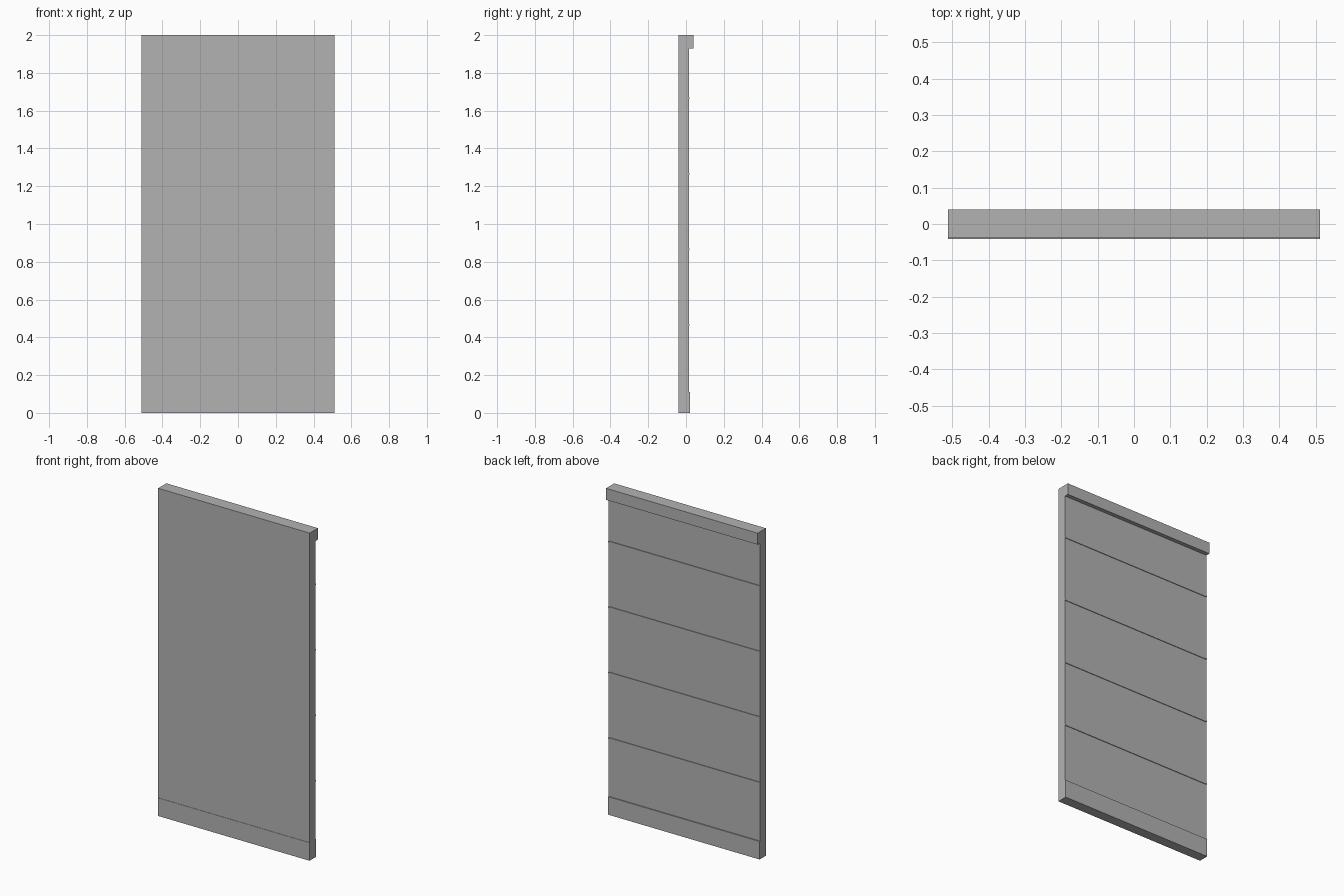
import bpy

cube = bpy.data.objects.get("Cube")
if cube:
    bpy.data.objects.remove(cube, do_unlink=True)

# One plain grey for the whole panel
grey = bpy.data.materials.new("light_grey")
grey.use_nodes = True
colour = (0.45, 0.45, 0.45, 1)
grey.diffuse_color = colour
grey.node_tree.nodes["Principled BSDF"].inputs["Base Color"].default_value = colour

HALF_WIDTH = 0.512
FRONT = -0.04


def slab(name, y0, y1, z0, z1, half=HALF_WIDTH):
    """Full-width box between two depths and two heights."""
    bpy.ops.mesh.primitive_cube_add(size=1, location=(0, (y0 + y1) / 2, (z0 + z1) / 2))
    obj = bpy.context.object
    obj.name = name
    obj.scale = (2 * half, y1 - y0, z1 - z0)
    bpy.ops.object.transform_apply(location=False, rotation=False, scale=True)
    obj.data.materials.append(grey)
    return obj


# Skirting at the foot, slightly proud of the wall on both sides
slab("skirting", FRONT - 0.001, 0.021, 0, 0.11)

# Main wall sheet
slab("wall_panel", FRONT + 0.001, 0.015, 0.11, 1.93)

# Top rail overhanging at the back
slab("top_rail", FRONT + 0.001, 0.04, 1.93, 2)

# Thin raised seams across the back
for i in range(4):
    z = 0.466 + 0.4 * i
    slab(f"back_seam_{i + 1}", 0.01, 0.019, z - 0.004, z + 0.004)
